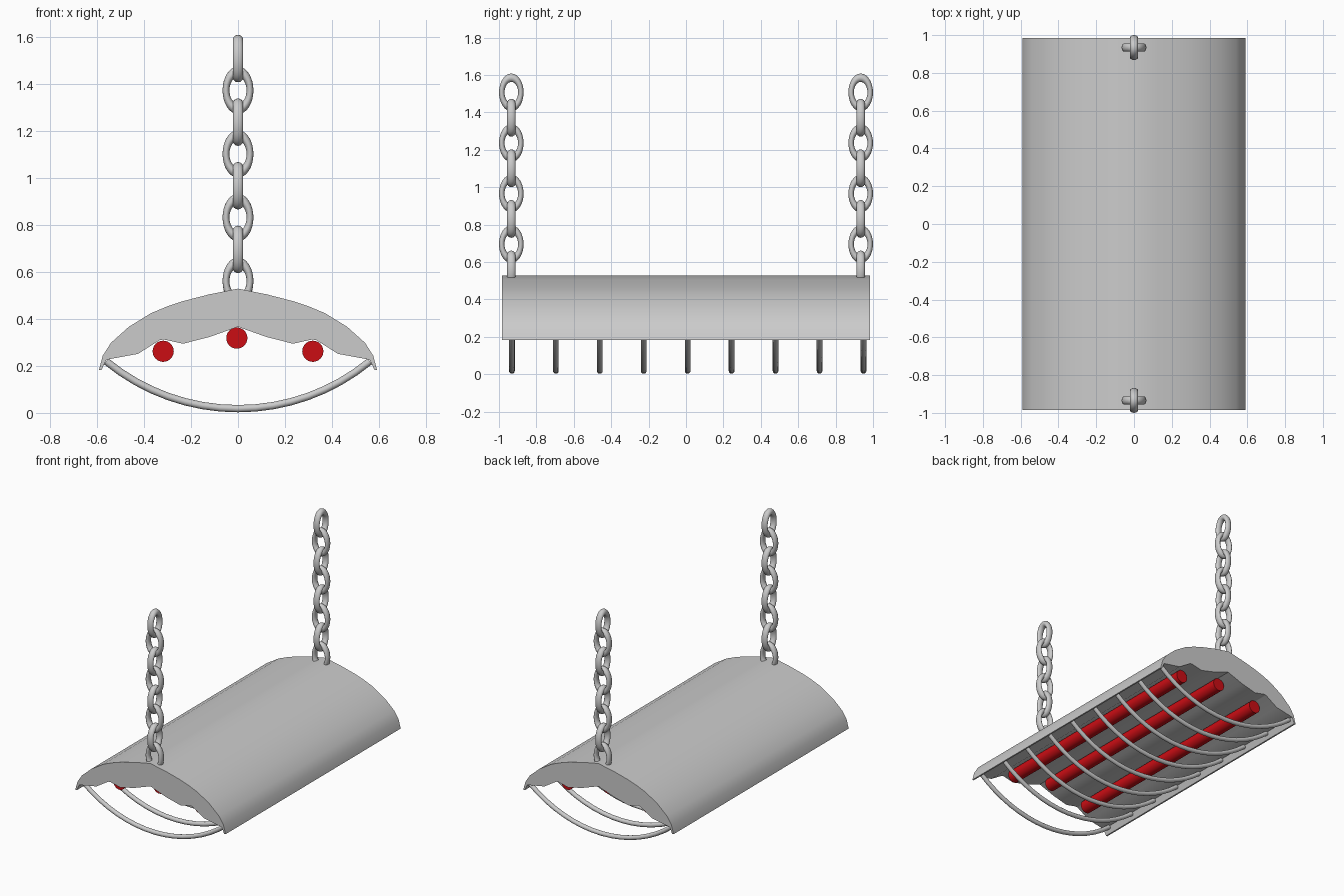
import bpy, bmesh, math
from mathutils import Matrix

if "Cube" in bpy.data.objects:
    bpy.data.objects.remove(bpy.data.objects["Cube"])


def finish(bm, name, angle=30):
    bmesh.ops.recalc_face_normals(bm, faces=bm.faces)
    me = bpy.data.meshes.new(name)
    bm.to_mesh(me)
    bm.free()
    ob = bpy.data.objects.new(name, me)
    bpy.context.collection.objects.link(ob)
    bpy.ops.object.select_all(action='DESELECT')
    ob.select_set(True)
    bpy.context.view_layer.objects.active = ob
    bpy.ops.object.shade_smooth_by_angle(angle=math.radians(angle))
    return ob


def sweep(bm, path, radius, sides, squash=1.0, closed=False):
    """Round tube along (x, z) points in the XZ plane."""
    n, rings = len(path), []
    for i, (x, z) in enumerate(path):
        a = path[(i - 1) % n] if closed else path[max(i - 1, 0)]
        b = path[(i + 1) % n] if closed else path[min(i + 1, n - 1)]
        tx, tz = b[0] - a[0], b[1] - a[1]
        l = math.hypot(tx, tz)
        nx, nz = -tz / l, tx / l
        ring = []
        for k in range(sides):
            t = 2 * math.pi * k / sides
            c, s = radius * math.cos(t), radius * math.sin(t)
            ring.append(bm.verts.new(((x + nx * c) * squash, s, z + nz * c)))
        rings.append(ring)
    for i in range(n if closed else n - 1):
        r, q = rings[i], rings[(i + 1) % n]
        for k in range(sides):
            j = (k + 1) % sides
            bm.faces.new((r[k], r[j], q[j], q[k]))
    if not closed:
        bm.faces.new(rings[0])
        bm.faces.new(rings[-1])


# Hood: half profile mirrored, extruded along y
outer = [(0, .528), (.122, .504), (.234, .475), (.30, .453), (.37, .424), (.464, .366),
         (.54, .298), (.575, .243), (.591, .183)]
inner = [(.580, .183), (.56, .226), (.425, .251), (.332, .31), (.315, .312),
         (.234, .294), (.12, .323), (0, .366)]
half = outer + inner
profile = half + [(-x, z) for x, z in reversed(half) if x > 0]
bm = bmesh.new()
face = bm.faces.new([bm.verts.new((x, -.984, z)) for x, z in profile])
ext = bmesh.ops.extrude_face_region(bm, geom=[face])
bmesh.ops.translate(bm, vec=(0, 1.968, 0),
                    verts=[g for g in ext['geom'] if isinstance(g, bmesh.types.BMVert)])
finish(bm, "hood")

# Heating tubes
red = bpy.data.materials.new("red")
red.diffuse_color = (0.6, 0.004, 0.007, 1)
red.use_nodes = True
red.node_tree.nodes["Principled BSDF"].inputs["Base Color"].default_value = red.diffuse_color
for name, x, z in (("left", -.318, .262), ("middle", -.005, .318), ("right", .318, .262)):
    bm = bmesh.new()
    bmesh.ops.create_cone(bm, cap_ends=True, segments=32, radius1=.045, radius2=.045, depth=1.76,
                          matrix=Matrix.Translation((x, 0, z)) @ Matrix.Rotation(math.pi / 2, 4, 'X'))
    finish(bm, "heating_tube_" + name).data.materials.append(red)

# Guard wires: shallow arcs below the hood
R, low = .88, .018
top = math.asin(.56 / R)
arc = []
for i in range(17):
    t = -top + 2 * top * i / 16
    arc.append((R * math.sin(t), low + R * (1 - math.cos(t))))
for i in range(9):
    bm = bmesh.new()
    sweep(bm, arc, .0155, 12)
    finish(bm, f"guard_wire_{i + 1}", 60).location.y = -.931 + .235 * i

# Chains: oval links turned by 90 degrees in alternation
oval = [(.0785 * math.cos(2 * math.pi * i / 32), .0785 * math.sin(2 * math.pi * i / 32))
        for i in range(32)]
for side, y in (("front", -.934), ("back", .934)):
    for i in range(8):
        bm = bmesh.new()
        sweep(bm, oval, .0225, 14, squash=.65, closed=True)
        link = finish(bm, f"{side}_chain_link_{i + 1}", 60)
        link.location = (0, y, .56 + .1352 * i)
        link.rotation_euler.z = math.pi / 2 * (i % 2)
